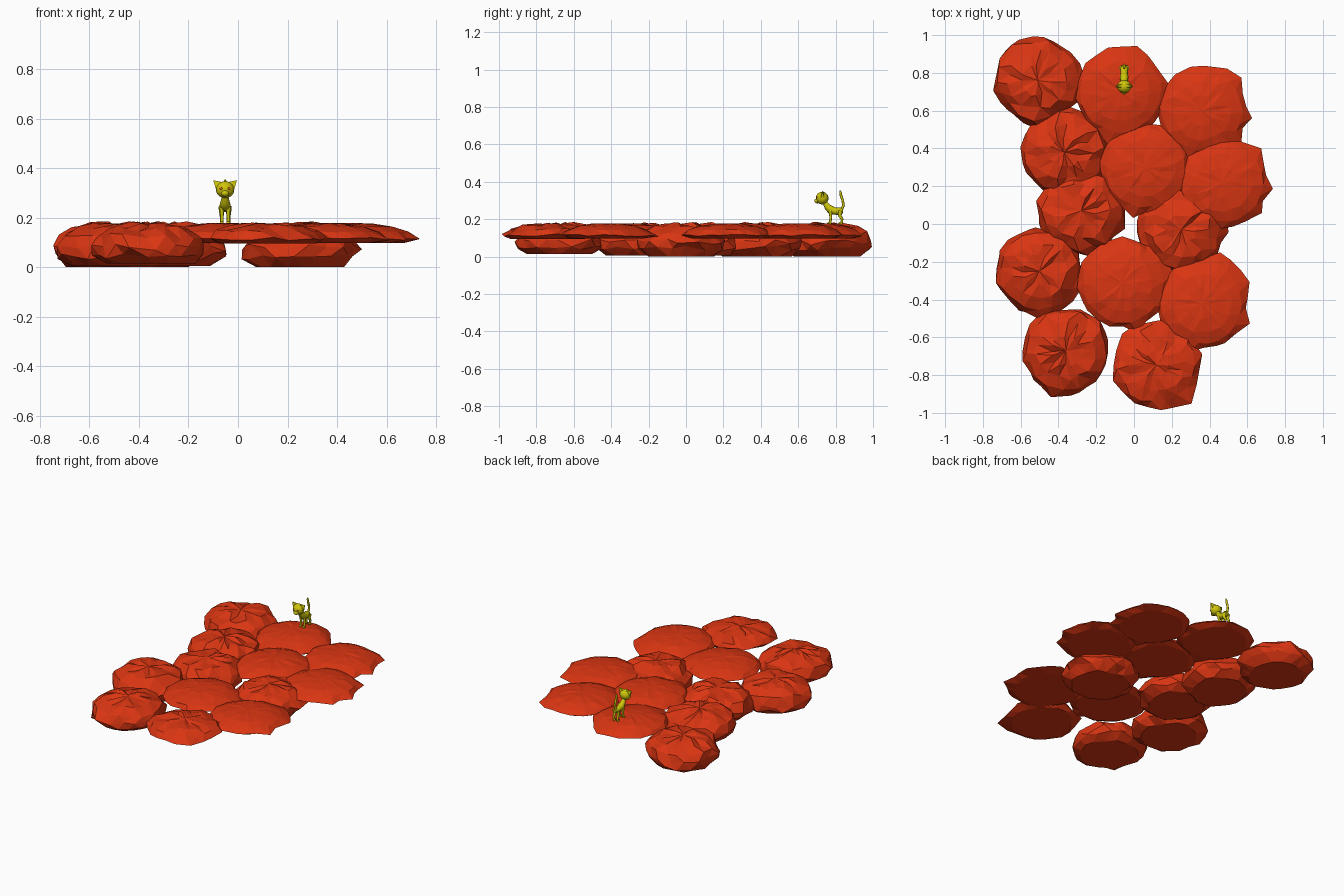
import bpy, bmesh, math, random
from mathutils import Vector

if "Cube" in bpy.data.objects:
    bpy.data.objects.remove(bpy.data.objects["Cube"])

random.seed(7)


def material(name, rgb):
    m = bpy.data.materials.new(name)
    m.diffuse_color = (*rgb, 1)
    m.use_nodes = True
    m.node_tree.nodes["Principled BSDF"].inputs["Base Color"].default_value = m.diffuse_color
    return m


RED = material("red rock", (0.70, 0.036, 0.006))
YELLOW = material("yellow fur", (0.62, 0.56, 0.003))
EYE = material("orange eye", (0.65, 0.12, 0.005))


def finish(bm, name, mat, smooth=False):
    bmesh.ops.recalc_face_normals(bm, faces=bm.faces)
    me = bpy.data.meshes.new(name)
    bm.to_mesh(me)
    bm.free()
    me.materials.append(mat)
    for p in me.polygons:
        p.use_smooth = smooth
    ob = bpy.data.objects.new(name, me)
    bpy.context.collection.objects.link(ob)
    return ob


def revolve(name, centre, profile, n, mat, jitter_r, jitter_z, spikes=0.0):
    """Faceted boulder: jittered rings of (radius, z), capped with centre points."""
    bm = bmesh.new()
    widest = max(r for r, z in profile)
    rings = []
    for k, (r, z) in enumerate(profile):
        ring = []
        for i in range(n):
            a = 2 * math.pi * (i + (k % 2) * 0.5 + random.uniform(-.2, .2)) / n
            rr = r + random.uniform(-1, 1) * jitter_r
            zz = z + (random.uniform(-1, 1) * jitter_z if k else 0)
            # pointed teeth along the rim, mostly on the front right side
            if r == widest and math.cos(a + 0.35) > -0.1 and random.random() < spikes:
                rr += random.uniform(0.015, 0.045)
                zz -= 0.006
            ring.append(bm.verts.new((centre[0] + rr * math.cos(a),
                                      centre[1] + rr * math.sin(a), max(zz, 0))))
        rings.append(ring)
    for k in range(len(rings) - 1):
        a, b = rings[k], rings[k + 1]
        for i in range(n):
            j = (i + 1) % n
            if k % 2 == 0:
                bm.faces.new((a[i], a[j], b[i]))
                bm.faces.new((a[j], b[j], b[i]))
            else:
                bm.faces.new((a[i], a[j], b[j]))
                bm.faces.new((a[i], b[j], b[i]))
    bm.faces.new(rings[0][::-1])
    top = bm.verts.new((centre[0], centre[1], profile[-1][1] + 0.003))
    for i in range(n):
        bm.faces.new((rings[-1][i], rings[-1][(i + 1) % n], top))
    return finish(bm, name, mat)


# deep craggy boulders resting on the ground
low = [(-.51, .76, 0), (-.37, .38, 0), (-.28, .07, 0.005), (.25, -.03, 0),
       (-.50, -.25, 0.005), (-.36, -.67, 0.015)]
for x, y, z in low:
    prof = [(.175, z), (.225, .045), (.232, .08), (.205, .125),
            (.15, .158), (.08, .172)]
    revolve("craggy_boulder", (x, y), prof, 17, RED, .013, .014, .15)

# thin domed slabs of the upper layer
high = [(-.07, .70), (.36, .60), (.06, .30), (.47, .22), (-.06, -.31), (.36, -.42)]
for x, y in high:
    prof = [(.195, .098), (.238, .117), (.212, .142), (.155, .163), (.08, .175)]
    revolve("domed_slab", (x, y), prof, 22, RED, .007, .003, .4)

# front slab, rougher on top
revolve("front_slab", (.12, -.745),
        [(.195, .095), (.238, .117), (.205, .143), (.14, .162), (.07, .172)],
        19, RED, .012, .010, .3)

# ---- small cat standing on the rear slab, looking to the front ----
CX = -0.052


def ball(name, loc, scale, mat=YELLOW):
    bm = bmesh.new()
    bmesh.ops.create_uvsphere(bm, u_segments=16, v_segments=10, radius=1)
    for v in bm.verts:
        v.co = Vector((v.co.x * scale[0] + loc[0], v.co.y * scale[1] + loc[1],
                       v.co.z * scale[2] + loc[2]))
    return finish(bm, name, mat, True)


def tube(name, pts):
    """Smooth tapered tube through (x, y, z, radius) points."""
    cu = bpy.data.curves.new(name, 'CURVE')
    cu.dimensions = '3D'
    cu.bevel_depth = 1.0
    cu.bevel_resolution = 2
    cu.use_fill_caps = True
    sp = cu.splines.new('POLY')
    sp.points.add(len(pts) - 1)
    for p, (x, y, z, r) in zip(sp.points, pts):
        p.co = (x, y, z, 1)
        p.radius = r
    cu.materials.append(YELLOW)
    ob = bpy.data.objects.new(name, cu)
    bpy.context.collection.objects.link(ob)


# head, muzzle and torso
ball("head", (CX, .728, .313), (.037, .034, .034))
ball("muzzle", (CX, .702, .298), (.016, .016, .013))
tube("torso", [(CX, .742, .290, .012), (CX, .757, .266, .018), (CX, .775, .249, .023),
               (CX, .800, .243, .019), (CX, .825, .243, .021), (CX, .840, .243, .010)])
tube("tail", [(CX, .832, .252, .008), (CX, .842, .275, .007), (CX, .838, .300, .007),
              (CX, .829, .325, .007), (CX, .826, .345, .006), (CX, .824, .354, .003)])

for s in (-1, 1):
    # legs and paws
    tube("front_leg", [(CX + s * .013, .772, .245, .010), (CX + s * .013, .774, .210, .007),
                       (CX + s * .013, .770, .172, .007)])
    tube("back_leg", [(CX + s * .014, .826, .245, .013), (CX + s * .014, .822, .218, .010),
                      (CX + s * .014, .835, .200, .007), (CX + s * .014, .830, .172, .007)])
    for y in (.766, .826):
        ball("paw", (CX + s * .0135, y, .179), (.008, .011, .006))
    # pointed ears splayed outward
    bm = bmesh.new()
    base = [bm.verts.new((CX + s * dx, .728 + dy, z)) for dx, dy, z in
            ((.008, -.006, .343), (.036, -.008, .312), (.034, .012, .312), (.010, .012, .343))]
    tip = bm.verts.new((CX + s * .048, .730, .351))
    bm.faces.new(base)
    for i in range(4):
        bm.faces.new((base[i], base[(i + 1) % 4], tip))
    finish(bm, "ear", YELLOW)
    # eyes
    ball("eye", (CX + s * .016, .699, .317), (.006, .004, .006), EYE)
